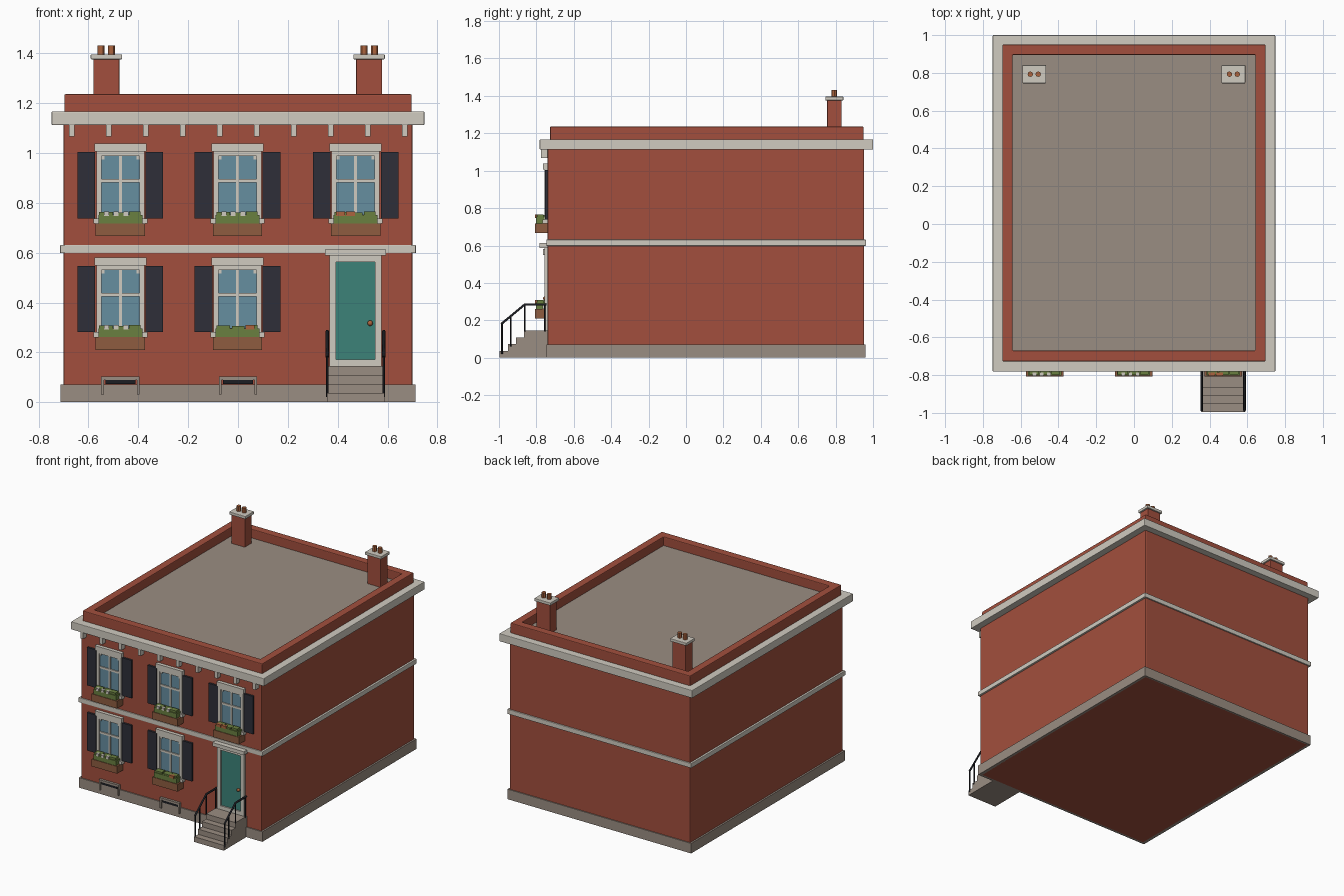
import bpy, bmesh

cube = bpy.data.objects.get("Cube")
if cube:
    bpy.data.objects.remove(cube, do_unlink=True)


def material(name, r, g, b):
    col = [((c / 255 + 0.055) / 1.055) ** 2.4 for c in (r, g, b)] + [1]
    m = bpy.data.materials.new(name)
    m.use_nodes = True
    m.diffuse_color = col
    node = next(n for n in m.node_tree.nodes if n.type == 'BSDF_PRINCIPLED')
    node.inputs["Base Color"].default_value = col
    return m


BRICK = material("red_brick", 162, 79, 61)
STONE = material("grey_stone", 154, 141, 130)
TRIM = material("pale_trim", 208, 203, 192)
SHUTTER = material("dark_shutter", 46, 47, 56)
GLASS = material("blue_glass", 102, 142, 160)
TEAL = material("teal_paint", 60, 130, 121)
LEAF = material("leaf_green", 106, 128, 64)
WOOD = material("brown_wood", 142, 92, 64)
CLAY = material("orange_clay", 172, 100, 62)
IRON = material("black_iron", 28, 29, 34)


def finish(name, bm, mat):
    me = bpy.data.meshes.new(name)
    bmesh.ops.recalc_face_normals(bm, faces=bm.faces)
    bm.to_mesh(me)
    bm.free()
    me.materials.append(mat)
    ob = bpy.data.objects.new(name, me)
    bpy.context.collection.objects.link(ob)
    return ob


def boxes(name, mat, *items, bevel=0):
    """One object from boxes given as (x0, x1, y0, y1, z0, z1)."""
    bm = bmesh.new()
    for x0, x1, y0, y1, z0, z1 in items:
        for v in bmesh.ops.create_cube(bm, size=1)["verts"]:
            v.co.x = x1 if v.co.x > 0 else x0
            v.co.y = y1 if v.co.y > 0 else y0
            v.co.z = z1 if v.co.z > 0 else z0
    ob = finish(name, bm, mat)
    if bevel:
        mod = ob.modifiers.new("soft_edges", 'BEVEL')
        mod.width, mod.segments = bevel, 2
    return ob


def ring(name, mat, outer, inner, z0, z1, bevel=0):
    """Rectangular band round the house; outlines are (half_x, y0, y1)."""
    bm = bmesh.new()
    loops = []
    for (hx, y0, y1), z in ((outer, z0), (outer, z1), (inner, z1), (inner, z0)):
        loops.append([bm.verts.new((x, y, z)) for x, y in
                      ((-hx, y0), (hx, y0), (hx, y1), (-hx, y1))])
    for a, b in zip(loops, loops[1:] + loops[:1]):
        for i in range(4):
            j = (i + 1) % 4
            bm.faces.new((a[i], a[j], b[j], b[i]))
    ob = finish(name, bm, mat)
    if bevel:
        mod = ob.modifiers.new("soft_edges", 'BEVEL')
        mod.width, mod.segments = bevel, 2
    return ob


def frame(name, mat, x0, x1, z0, z1, w, y0, y1):
    """Upright rectangular frame lying in the front wall."""
    return boxes(name, mat, (x0, x0 + w, y0, y1, z0, z1), (x1 - w, x1, y0, y1, z0, z1),
                 (x0 + w, x1 - w, y0, y1, z0, z0 + w), (x0 + w, x1 - w, y0, y1, z1 - w, z1))


def rod(name, points, r):
    cu = bpy.data.curves.new(name, 'CURVE')
    cu.dimensions = '3D'
    cu.bevel_depth, cu.bevel_resolution, cu.use_fill_caps = r, 1, True
    sp = cu.splines.new('POLY')
    sp.points.add(len(points) - 1)
    for p, co in zip(sp.points, points):
        p.co = (*co, 1)
    cu.materials.append(IRON)
    ob = bpy.data.objects.new(name, cu)
    bpy.context.collection.objects.link(ob)


# House shell
WALL = (0.70, -0.74, 0.953)
boxes("walls", BRICK, (-0.70, 0.70, -0.74, 0.953, 0, 1.165), bevel=0.006)
ring("foundation", STONE, (0.712, -0.747, 0.96), (0.69, -0.73, 0.943), 0, 0.07)
ring("belt_course", TRIM, (0.714, -0.747, 0.962), (0.69, -0.73, 0.943), 0.598, 0.631, 0.003)
ring("cornice", TRIM, (0.748, -0.782, 1.0), (0.68, -0.72, 0.93), 1.112, 1.167, 0.004)
ring("parapet", BRICK, (0.697, -0.727, 0.95), (0.643, -0.67, 0.895), 1.16, 1.236, 0.005)
boxes("roof", STONE, (-0.65, 0.65, -0.68, 0.90, 1.15, 1.174))
boxes("cornice_brackets", TRIM,
      *[(x - 0.011, x + 0.011, -0.776, -0.735, 1.067, 1.114)
        for x in (-0.668 + i * 0.1485 for i in range(10))])

# Chimneys
for side, x in (("right", -0.528), ("left", 0.526)):
    boxes(side + "_chimney", BRICK, (x - 0.052, x + 0.052, 0.755, 0.831, 1.165, 1.378), bevel=0.003)
    boxes(side + "_chimney_cap", TRIM, (x - 0.063, x + 0.063, 0.745, 0.841, 1.376, 1.396), bevel=0.003)
    for i, dx in enumerate((-0.021, 0.021)):
        bpy.ops.mesh.primitive_cylinder_add(vertices=12, radius=0.014, depth=0.04,
                                            location=(x + dx, 0.793, 1.412))
        pot = bpy.context.object
        pot.name = f"{side}_chimney_pot_{i + 1}"
        pot.data.materials.append(CLAY)
        bpy.ops.object.shade_smooth_by_angle()


# Window with shutters and planter; z is the top of the shutters
def window(name, x, z, clay_flowers):
    def b(part, mat, *items):
        boxes(f"{name}_{part}", mat,
              *[(x + a, x + c, y0, y1, z + d, z + e) for a, c, y0, y1, d, e in items])
    frame(name + "_casing", TRIM, x - 0.096, x + 0.096, z - 0.27, z + 0.003, 0.02, -0.757, -0.735)
    b("glass", GLASS, (-0.08, 0.08, -0.744, -0.735, -0.265, -0.01))
    b("bars", TRIM, (-0.006, 0.006, -0.75, -0.735, -0.265, -0.01),
      (-0.08, 0.08, -0.751, -0.735, -0.122, -0.108))
    b("corner_blocks", TRIM, *[(s - 0.007, s + 0.007, -0.75, -0.735, -0.031, -0.015)
                               for s in (-0.071, 0.071)])
    b("lintel", TRIM, (-0.104, 0.104, -0.764, -0.735, 0.002, 0.034))
    b("sill", TRIM, (-0.108, 0.108, -0.768, -0.735, -0.287, -0.266))
    b("shutters", SHUTTER, (-0.172, -0.101, -0.754, -0.735, -0.266, 0),
      (0.101, 0.172, -0.754, -0.735, -0.266, 0))
    b("planter", WOOD, (-0.099, 0.099, -0.807, -0.74, -0.337, -0.286))
    b("foliage", LEAF, (-0.088, 0.088, -0.803, -0.75, -0.288, -0.252),
      (-0.085, -0.03, -0.798, -0.76, -0.255, -0.24), (-0.022, 0.028, -0.80, -0.757, -0.255, -0.242),
      (0.034, 0.08, -0.797, -0.762, -0.255, -0.238))
    flowers = [-0.055, -0.018, 0.022]
    b("pale_flowers", TRIM, *[(f - 0.01, f + 0.01, -0.806, -0.786, -0.256, -0.238)
                              for f in flowers if not clay_flowers])
    b("clay_flowers", CLAY, *[(f - 0.018, f + 0.018, -0.806, -0.786, -0.256, -0.238)
                              for f in clay_flowers])


window("upper_right_window", -0.472, 1.004, [])
window("upper_middle_window", -0.002, 1.004, [])
window("upper_left_window", 0.472, 1.004, [-0.06, -0.02])
window("lower_right_window", -0.472, 0.547, [])
window("lower_middle_window", -0.002, 0.547, [0.05])

# Basement vents
for side, x in (("right", -0.472), ("middle", 0.0)):
    boxes(side + "_vent_frame", STONE, (x - 0.077, x + 0.077, -0.757, -0.735, 0.09, 0.104),
          (x - 0.077, x - 0.066, -0.757, -0.735, 0.03, 0.09),
          (x + 0.066, x + 0.077, -0.757, -0.735, 0.03, 0.09))
    boxes(side + "_vent_grate", IRON, (x - 0.06, x + 0.06, -0.752, -0.735, 0.072, 0.09))

# Front door
frame("door_surround", TRIM, 0.368, 0.576, 0.146, 0.588, 0.026, -0.757, -0.735)
boxes("door_lintel", TRIM, (0.349, 0.593, -0.782, -0.735, 0.588, 0.613))
boxes("door", TEAL, (0.39, 0.552, -0.747, -0.735, 0.165, 0.565))
bpy.ops.mesh.primitive_uv_sphere_add(segments=12, ring_count=8, radius=0.011, location=(0.53, -0.753, 0.317))
bpy.context.object.name = "door_knob"
bpy.context.object.data.materials.append(CLAY)
bpy.ops.object.shade_smooth_by_angle()

# Stoop: a landing and three steps
boxes("front_steps", STONE,
      *[(0.357, 0.587, -0.996 + i * 0.0437, -0.952 + i * 0.0437 if i < 3 else -0.735,
         0, 0.0365 * (i + 1)) for i in range(4)])

# Handrails
for side, x in (("right", 0.358), ("left", 0.585)):
    rod(side + "_handrail", [(x, -0.988, 0.18), (x, -0.863, 0.284), (x, -0.745, 0.284)], 0.007)
    for i, (y, z0, z1) in enumerate(((-0.984, 0.02, 0.183), (-0.937, 0.06, 0.222),
                                     (-0.863, 0.14, 0.284), (-0.756, 0.14, 0.284))):
        rod(f"{side}_rail_post_{i + 1}", [(x, y, z0), (x, y, z1)], 0.005)
